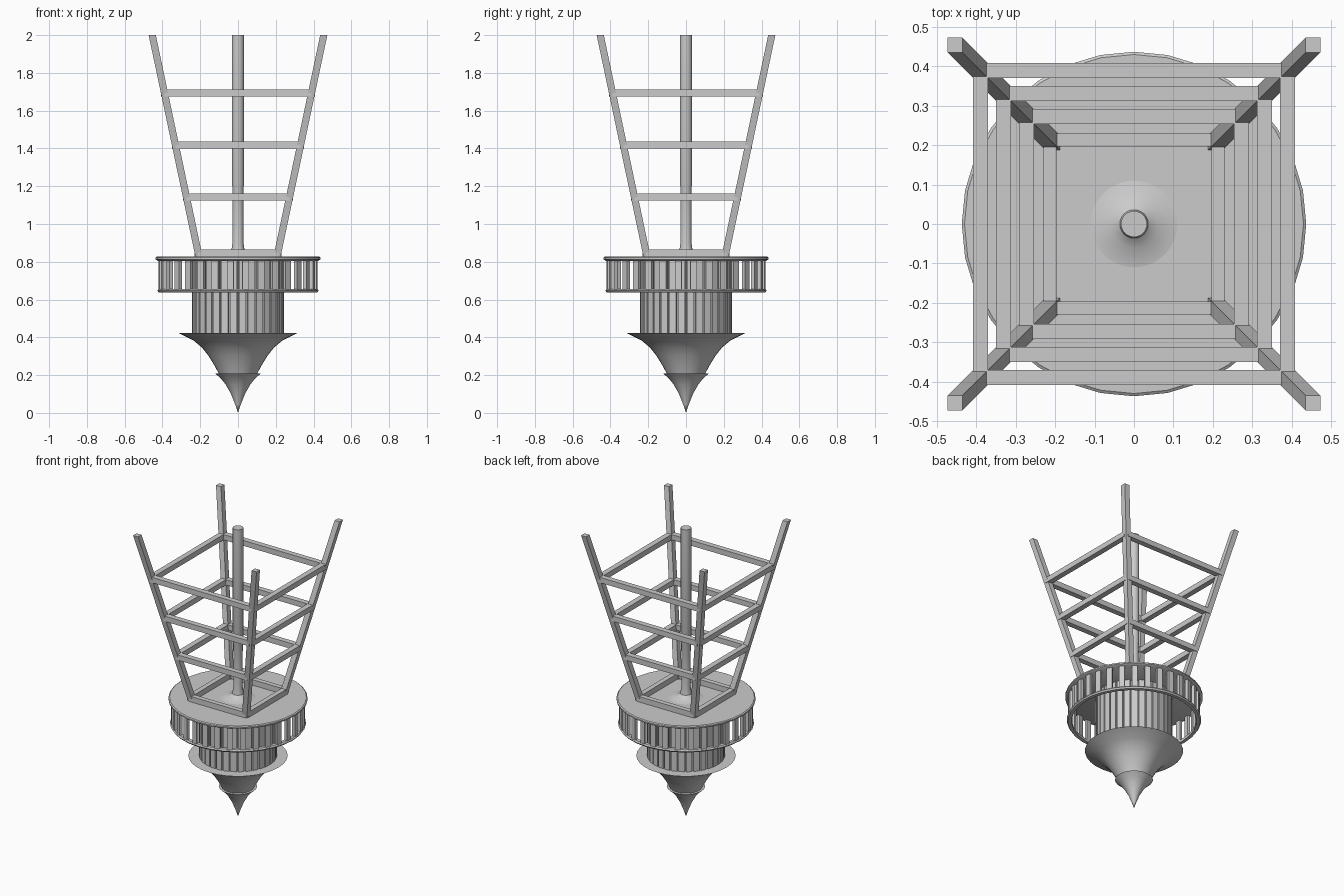
import bpy, bmesh, math
from mathutils import Vector, Matrix

if "Cube" in bpy.data.objects:
    bpy.data.objects.remove(bpy.data.objects["Cube"])

SEG = 32


def finish(name, bm, smooth=False):
    bmesh.ops.recalc_face_normals(bm, faces=bm.faces)
    me = bpy.data.meshes.new(name)
    bm.to_mesh(me)
    bm.free()
    ob = bpy.data.objects.new(name, me)
    bpy.context.collection.objects.link(ob)
    if smooth:
        bpy.ops.object.select_all(action='DESELECT')
        bpy.context.view_layer.objects.active = ob
        ob.select_set(True)
        bpy.ops.object.shade_smooth_by_angle(angle=math.radians(35))
    return ob


def lathe(name, profile, closed=False):
    """Spin an (r, z) profile around the z axis."""
    bm = bmesh.new()
    vs = [bm.verts.new((r, 0, z)) for r, z in profile]
    pairs = list(zip(vs, vs[1:]))
    if closed:
        pairs.append((vs[-1], vs[0]))
    es = [bm.edges.new(p) for p in pairs]
    bmesh.ops.spin(bm, geom=vs + es, axis=(0, 0, 1), cent=(0, 0, 0),
                   angle=math.tau, steps=SEG, use_duplicate=False)
    bmesh.ops.remove_doubles(bm, verts=bm.verts, dist=1e-5)
    return finish(name, bm, True)


def add_box(bm, size, mat):
    bmesh.ops.create_cube(bm, size=1, matrix=mat @ Matrix.Diagonal((*size, 1)))


def slat_ring(name, radius, size, z):
    """Upright slats evenly spaced round a circle."""
    bm = bmesh.new()
    for i in range(SEG):
        rot = Matrix.Rotation(math.tau * (i + 0.5) / SEG, 4, 'Z')
        add_box(bm, size, rot @ Matrix.Translation((radius, 0, z)))
    return finish(name, bm)


# flared pointed tip and the larger flare above it
lathe("tip_cone", [(0, 0), (0.015, 0.045), (0.037, 0.1), (0.065, 0.15),
                   (0.09, 0.182), (0.12, 0.208), (0, 0.208)])
lathe("flared_cone", [(0, 0.19), (0.094, 0.19), (0.108, 0.22), (0.13, 0.26),
                      (0.158, 0.305), (0.19, 0.345), (0.235, 0.383),
                      (0.312, 0.422), (0, 0.422)])

# drum with slatted wall
lathe("drum_core", [(0, 0.42), (0.228, 0.42), (0.228, 0.812), (0, 0.812)])
slat_ring("drum_slats", 0.233, (0.02, 0.038, 0.39), 0.616)

# platform disc, lower hoop and the balusters between
lathe("platform_disc", [(0, 0.805), (0.425, 0.805), (0.437, 0.813),
                        (0.437, 0.822), (0.43, 0.827), (0, 0.827)])
lathe("lower_hoop", [(0.397, 0.638), (0.42, 0.638), (0.427, 0.648),
                     (0.42, 0.657), (0.397, 0.657)], True)
slat_ring("balusters", 0.41, (0.02, 0.036, 0.16), 0.73)

# central pole with a low flared foot
lathe("central_pole", [(0, 0.825), (0.11, 0.827), (0.06, 0.836), (0.036, 0.855),
                       (0.029, 0.9), (0.03, 1.2), (0.033, 1.21), (0.033, 2.0),
                       (0, 2.0)])


def leg_centre(z):
    return 0.454 - 0.211 * (2 - z)


# four splayed corner legs with horizontal ends
bm = bmesh.new()
for sx in (-1, 1):
    for sy in (-1, 1):
        made = bmesh.ops.create_cube(bm, size=1)["verts"]
        for v in made:
            z = 2.0 if v.co.z > 0 else 0.825
            c = leg_centre(z)
            v.co = Vector((sx * c + v.co.x * 0.038, sy * c + v.co.y * 0.038, z))
finish("corner_legs", bm)


def square_frame(name, half, z, width, height):
    bm = bmesh.new()
    for i in range(4):
        rot = Matrix.Rotation(math.pi / 2 * i, 4, 'Z')
        add_box(bm, (2 * half, width, height),
                rot @ Matrix.Translation((0, -half, z)))
    return finish(name, bm)


# base frame and the three levels of crossbars
square_frame("base_frame", 0.213, 0.845, 0.034, 0.04)
for i, z in enumerate((1.143, 1.418, 1.693)):
    square_frame(f"crossbars_{i + 1}", leg_centre(z), z, 0.038, 0.037)
